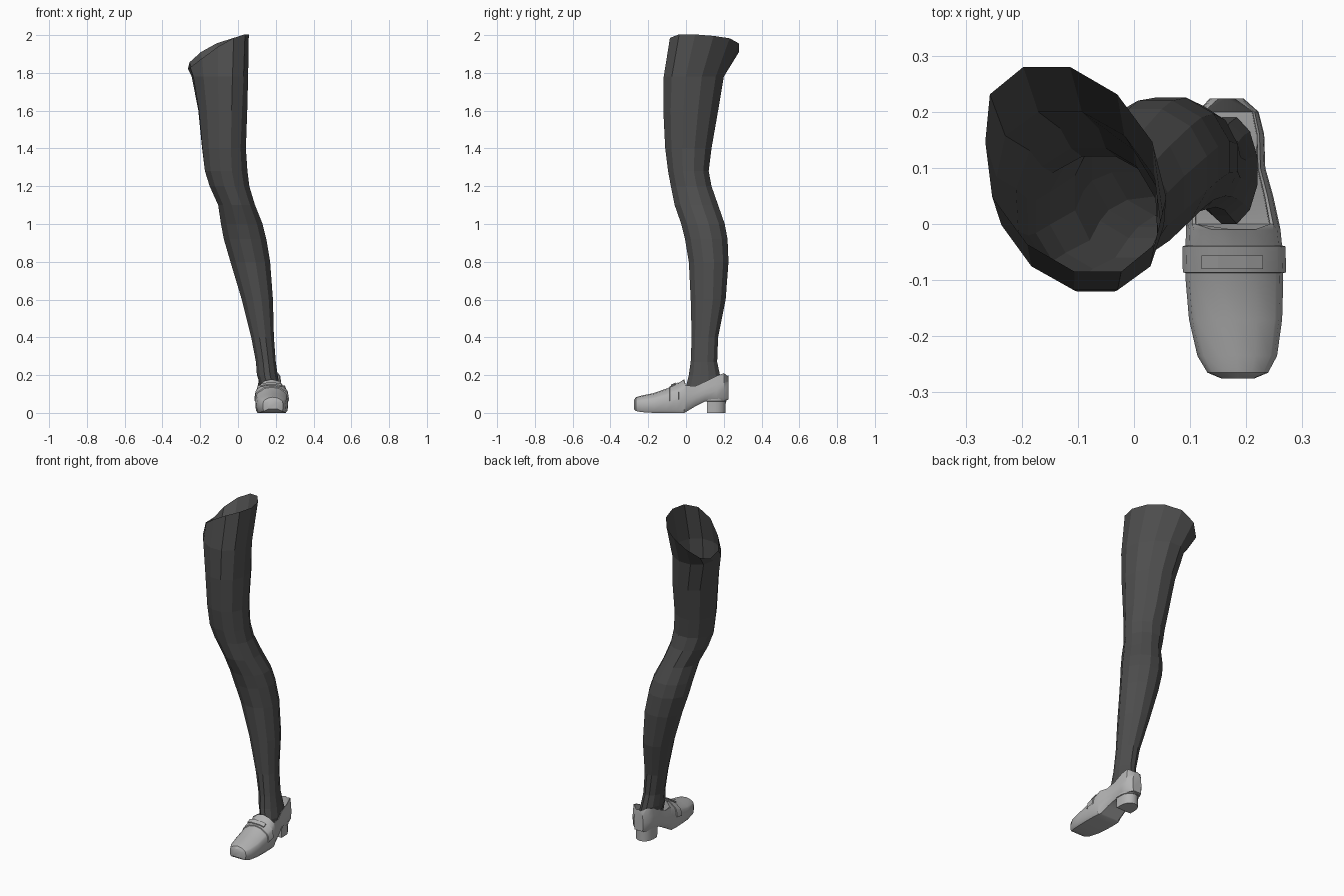
import bpy, bmesh, math

cube = bpy.data.objects.get("Cube")
if cube:
    bpy.data.objects.remove(cube, do_unlink=True)


def material(name, colour):
    mat = bpy.data.materials.new(name)
    mat.use_nodes = True
    mat.diffuse_color = colour
    mat.node_tree.nodes["Principled BSDF"].inputs["Base Color"].default_value = colour
    return mat


stocking_black = material("stocking charcoal", (0.075, 0.075, 0.075, 1))
shoe_grey = material("shoe grey", (0.45, 0.45, 0.45, 1))


def loft(name, rings, mat, closed=True, caps=(False, False), smooth=None):
    """Skin a list of equally long point rings into one object."""
    bm = bmesh.new()
    rows = [[bm.verts.new(p) for p in ring] for ring in rings]
    count = len(rows[0])
    for a, b in zip(rows, rows[1:]):
        for i in range(count if closed else count - 1):
            j = (i + 1) % count
            bm.faces.new((a[i], a[j], b[j], b[i]))
    for row, cap in zip((rows[0], rows[-1]), caps):
        if cap:
            bm.faces.new(row)
    bmesh.ops.remove_doubles(bm, verts=bm.verts, dist=0.0005)
    bmesh.ops.recalc_face_normals(bm, faces=bm.faces)
    mesh = bpy.data.meshes.new(name)
    bm.to_mesh(mesh)
    bm.free()
    mesh.materials.append(mat)
    obj = bpy.data.objects.new(name, mesh)
    bpy.context.collection.objects.link(obj)
    if smooth:
        bpy.ops.object.select_all(action="DESELECT")
        obj.select_set(True)
        bpy.context.view_layer.objects.active = obj
        bpy.ops.object.shade_smooth_by_angle(angle=math.radians(smooth))
    return obj


# Leg: twelve-sided rings given as height, x range, y range and shear
SIDES = 12


def leg_ring(z, x0, x1, y0, y1, shear=0.0, rim=False):
    grow = 0.5 / math.cos(math.pi / SIDES)
    ring = []
    for i in range(SIDES):
        a = 2 * math.pi * (i + 0.5) / SIDES
        dy = math.sin(a) * (y1 - y0) * grow
        x = (x0 + x1) / 2 + math.cos(a) * (x1 - x0) * grow - shear * dy
        h = z
        if rim:
            # slanted cut: high on the left, dipping on the right
            h += 0.09 * math.cos(a) - 0.015 * math.sin(a) - 0.02 * math.cos(2 * a)
        ring.append((max(x, x0), (y0 + y1) / 2 + dy, h))
    return ring


leg_rows = [
    (0.09, 0.12, 0.22, 0.0, 0.19), (0.14, 0.12, 0.22, 0.0, 0.19),
    (0.2, 0.1, 0.21, 0.015, 0.18), (0.27, 0.095, 0.2, 0.025, 0.165),
    (0.4, 0.07, 0.19, 0.03, 0.17), (0.6, 0.02, 0.185, 0.025, 0.21),
    (0.8, -0.04, 0.17, 0.015, 0.225), (0.92, -0.075, 0.15, -0.005, 0.22),
    (1.0, -0.09, 0.13, -0.025, 0.205), (1.1, -0.105, 0.09, -0.06, 0.17),
    (1.2, -0.15, 0.06, -0.08, 0.135), (1.28, -0.175, 0.05, -0.095, 0.12),
    (1.4, -0.19, 0.04, -0.11, 0.135, 0.05), (1.6, -0.21, 0.045, -0.12, 0.17, 0.1),
    (1.78, -0.245, 0.045, -0.118, 0.2, 0.2),
]
rings = [leg_ring(*row) for row in leg_rows]
rings.append(leg_ring(1.93, -0.265, 0.045, -0.085, 0.28, 0.25, True))
loft("stocking_leg", rings, stocking_black, caps=(True, False))

# Shoe: cross-sections along the foot, each half as (width, height) fractions
CLOSED = [(0, 0), (0.85, 0), (0.96, 0.1), (1, 0.45), (0.93, 0.7), (0.84, 0.78),
          (0.45, 0.95), (0, 1)]
OPEN = [(0, 0), (0.75, 0), (0.92, 0.12), (1, 0.4), (0.97, 0.65), (0.87, 1),
        (0.8, 0.99), (0.78, 0.5)]


def shoe_ring(y, cx, w, z0, z1, profile=CLOSED):
    half = [(cx + w * u, y, z0 + (z1 - z0) * v) for u, v in profile]
    return half + [(2 * cx - x, y, z) for x, y, z in half[::-1]]


sections = [
    (-0.275, 0.185, 0.03, 0.02, 0.07), (-0.265, 0.185, 0.054, 0.01, 0.083),
    (-0.235, 0.184, 0.071, 0.004, 0.092), (-0.17, 0.181, 0.083, 0, 0.105),
    (-0.1, 0.179, 0.087, 0, 0.13), (-0.05, 0.178, 0.087, 0, 0.152),
    (-0.01, 0.177, 0.084, 0, 0.178), (0.0, 0.176, 0.083, 0.005, 0.145, OPEN),
    (0.05, 0.172, 0.076, 0.035, 0.142, OPEN), (0.1, 0.168, 0.066, 0.06, 0.165, OPEN),
    (0.16, 0.168, 0.064, 0.065, 0.195, OPEN), (0.2, 0.168, 0.054, 0.065, 0.21, OPEN),
    (0.224, 0.165, 0.03, 0.07, 0.2),
]
rings = [shoe_ring(*s) for s in sections]
loft("shoe_upper", rings, shoe_grey, closed=False, caps=(True, True), smooth=35)

# Saddle strap wrapped over the instep, and the raised tab on it
strap = [(-0.088, 0.179, 0.085, 0, 0.132), (-0.086, 0.179, 0.092, 0, 0.141),
         (-0.04, 0.178, 0.092, 0, 0.162), (-0.038, 0.178, 0.085, 0, 0.155)]
rings = [shoe_ring(*s)[3:-3] for s in strap]
loft("saddle_strap", rings, shoe_grey, closed=False, smooth=35)
tab = [(0.12, 0.148), (0.15, 0.154), (0.2, 0.154), (0.23, 0.148)]
rings = [[(x, -0.08, z - 0.01), (x, -0.08, z - 0.004), (x, -0.056, z + 0.006),
          (x, -0.056, z)] for x, z in tab]
loft("strap_tab", rings, shoe_grey, caps=(True, True))

# Heel block: flat front and rounded back
def heel_ring(z, scale):
    pts = [(0.168 + 0.054 * scale, 0.11, z)]
    for i in range(9):
        a = math.pi * i / 8
        pts.append((0.168 + 0.054 * scale * math.cos(a),
                    0.15 + 0.064 * scale * math.sin(a), z))
    return pts + [(0.168 - 0.054 * scale, 0.11, z)]


loft("heel_block", [heel_ring(0, 0.92), heel_ring(0.06, 0.95), heel_ring(0.062, 1.02),
                    heel_ring(0.085, 1.04)], shoe_grey, caps=(True, True), smooth=35)
